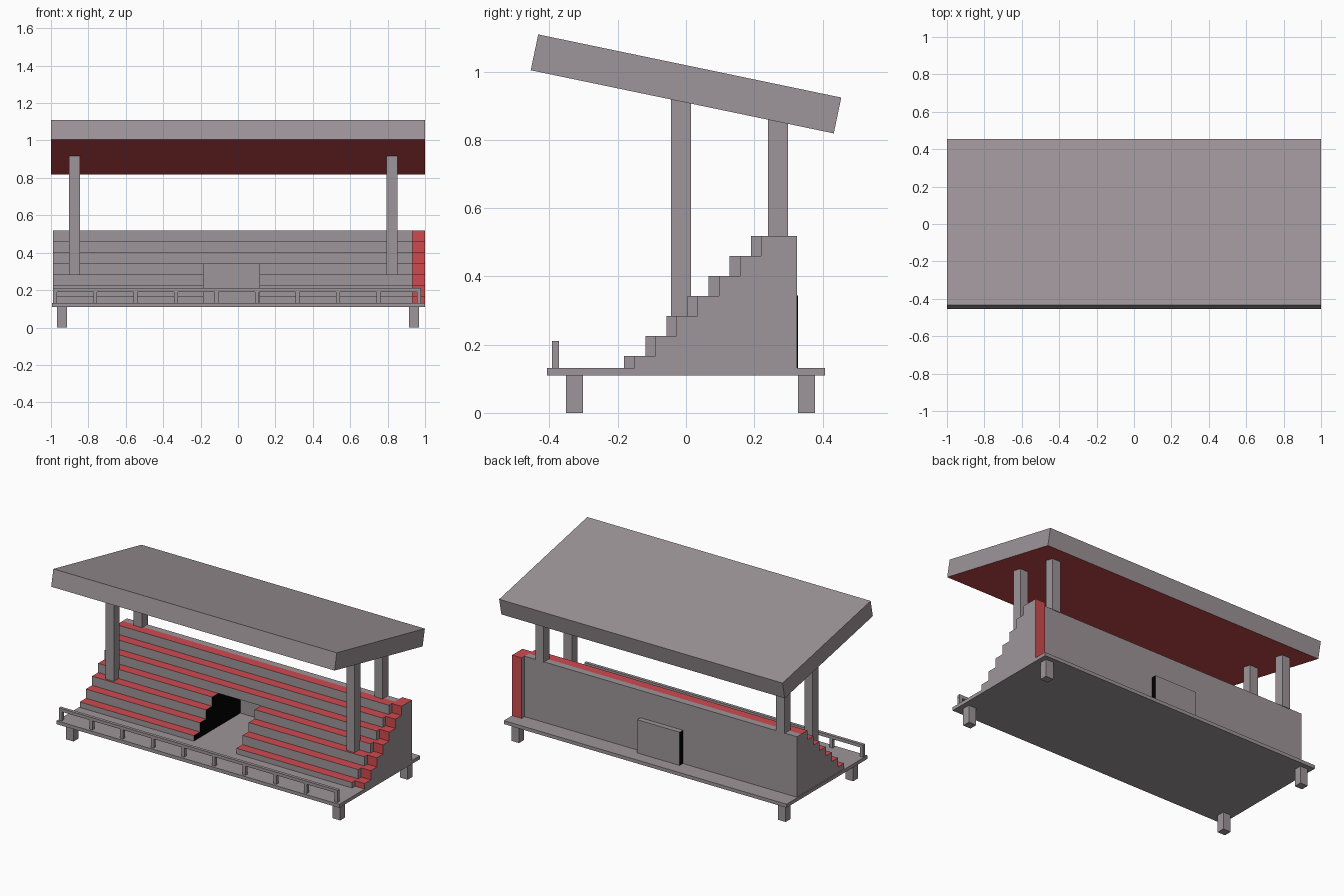
import bpy, bmesh

if "Cube" in bpy.data.objects:
    bpy.data.objects.remove(bpy.data.objects["Cube"])

def material(name, rgb):
    m = bpy.data.materials.new(name)
    m.diffuse_color = (*rgb, 1)
    m.use_nodes = True
    m.node_tree.nodes["Principled BSDF"].inputs["Base Color"].default_value = m.diffuse_color
    return m

MATS = [material("grey", (0.34, 0.30, 0.32)),
        material("red", (0.62, 0.07, 0.08)),
        material("black", (0.0, 0.0, 0.0))]
GREY, RED, BLACK = 0, 1, 2


def prism(name, profile, x0, x1, edges=None, left=GREY, right=GREY):
    """Extrude a (y, z) profile along x; edges maps profile edge -> colour, None leaves an end open."""
    edges = edges or {}
    bm = bmesh.new()
    a = [bm.verts.new((x0, y, z)) for y, z in profile]
    b = [bm.verts.new((x1, y, z)) for y, z in profile]
    n = len(profile)
    for i in range(n):
        j = (i + 1) % n
        bm.faces.new((a[i], a[j], b[j], b[i])).material_index = edges.get(i, GREY)
    if left is not None:
        bm.faces.new(a[::-1]).material_index = left
    if right is not None:
        bm.faces.new(b).material_index = right
    # profiles run clockwise seen from +x, so turn the faces outward
    bmesh.ops.reverse_faces(bm, faces=bm.faces)
    mesh = bpy.data.meshes.new(name)
    bm.to_mesh(mesh)
    bm.free()
    for m in MATS:
        mesh.materials.append(m)
    obj = bpy.data.objects.new(name, mesh)
    bpy.context.collection.objects.link(obj)
    return obj


def box(name, x0, x1, y0, y1, z0, z1, **kw):
    return prism(name, [(y0, z0), (y0, z1), (y1, z1), (y1, z0)], x0, x1, **kw)


def steps(first, back, bottom, shift=0.0):
    """Stepped profile from step number `first` up to the seventh."""
    pts = [(-0.181 + 0.0618 * first + shift, bottom)]
    for i in range(first, 7):
        y, z = -0.181 + 0.0618 * i + shift, 0.167 + 0.0585 * i
        pts += [(y, z), (y + 0.0618, z)]
    return pts + [(back, 0.518), (back, bottom)]


# Deck and feet
FLOOR = 0.132
box("deck", -0.995, 1.0, -0.407, 0.408, 0.11, FLOOR)
for x in (-0.968, 0.914):
    for y in (-0.352, 0.328):
        box("foot", x, x + 0.054, y, y + 0.05, 0, 0.11)

# Seating terraces either side of the aisle, red treads
treads = {k: RED for k in range(1, 14, 2)}
terrace = steps(0, 0.295, FLOOR)
A0, A1 = -0.185, 0.115
prism("left_terrace", terrace, -0.99, A0, treads, right=BLACK)
prism("right_terrace", terrace, A1, 0.932, treads, left=BLACK)

# Upper rows bridging over the aisle tunnel
prism("bridge_terrace", steps(4, 0.295, 0.343), A0, A1,
      {1: RED, 3: RED, 5: RED}, left=None, right=None)

# Red end block, set back slightly
end = steps(0, 0.325, FLOOR, 0.03)
prism("end_terrace", end, 0.932, 1.0, {k: RED for k in range(len(end))})

# Door panel closing the tunnel at the back
box("back_door", A0, A1, 0.288, 0.328, FLOOR, 0.344, left=BLACK, right=BLACK)

# Front railing
box("top_rail", -0.99, 0.978, -0.392, -0.372, 0.19, 0.21)
for i in range(10):
    x = -0.99 + 0.2163 * i
    box("rail_post", x, x + 0.021, -0.392, -0.372, FLOOR, 0.19)

# Roof columns
for x in (-0.904, 0.795):
    box("front_column", x, x + 0.058, -0.044, 0.015, 0.284, 0.92)
    box("back_column", x, x + 0.058, 0.24, 0.299, 0.515, 0.87)

# Sloping roof with red underside
prism("roof", [(-0.455, 1.004), (-0.433, 1.109), (0.455, 0.924), (0.433, 0.819)],
      -1.0, 1.0, {3: RED})
